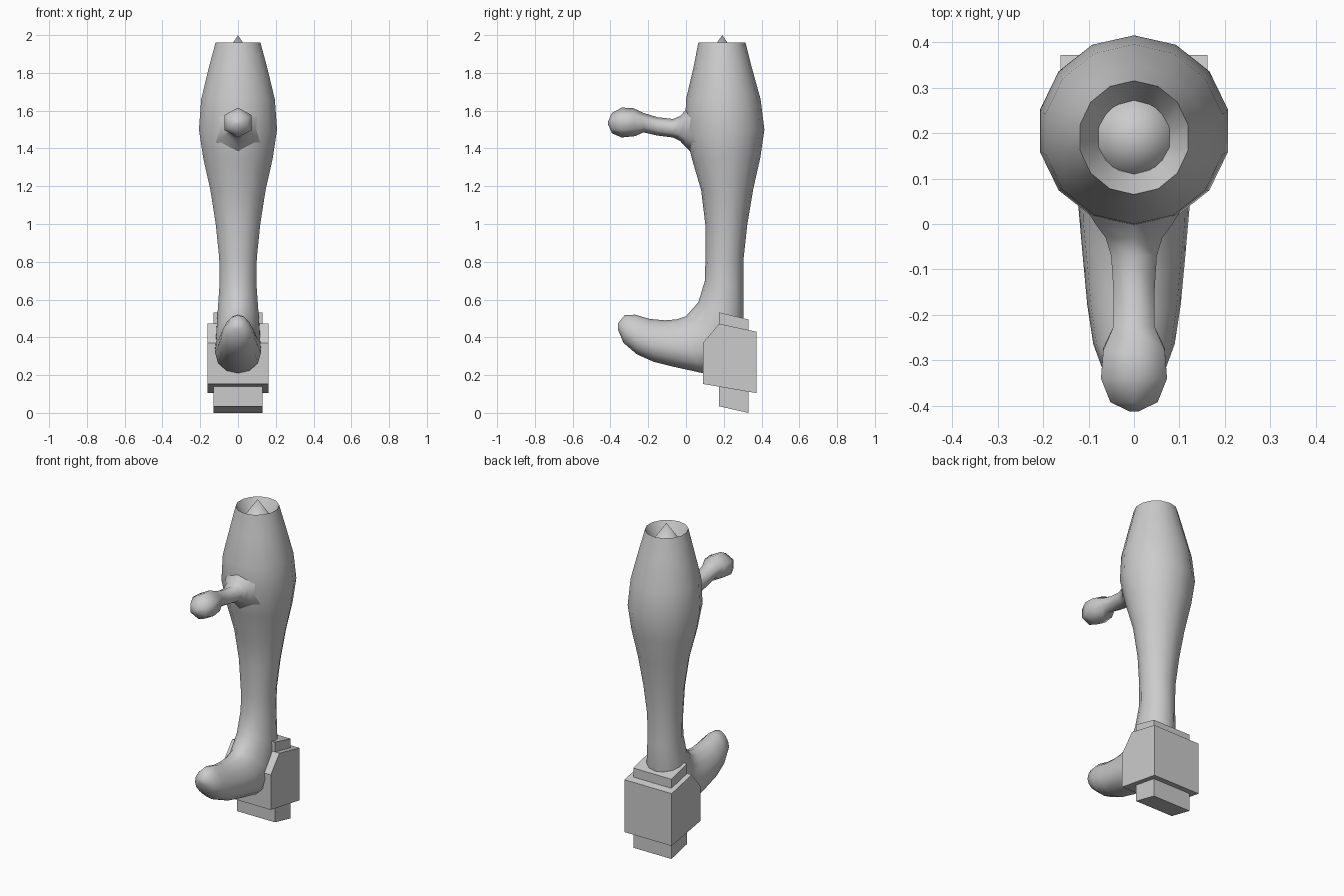
import bpy, bmesh, math
from mathutils import Vector

if "Cube" in bpy.data.objects:
    bpy.data.objects.remove(bpy.data.objects["Cube"])

grey = bpy.data.materials.new("plain grey")
grey.diffuse_color = (0.6, 0.6, 0.6, 1)
grey.use_nodes = True
grey.node_tree.nodes["Principled BSDF"].inputs["Base Color"].default_value = grey.diffuse_color


def finish(name, bm, smooth_angle=None):
    bmesh.ops.recalc_face_normals(bm, faces=bm.faces)
    me = bpy.data.meshes.new(name)
    bm.to_mesh(me)
    bm.free()
    me.materials.append(grey)
    ob = bpy.data.objects.new(name, me)
    bpy.context.collection.objects.link(ob)
    if smooth_angle:
        bpy.ops.object.select_all(action='DESELECT')
        ob.select_set(True)
        bpy.context.view_layer.objects.active = ob
        bpy.ops.object.shade_smooth_by_angle(angle=math.radians(smooth_angle))
    return ob


def loft(name, rings, sides, angle, cap_start=True):
    """Each ring: front (y, z), back (y, z), half width, egg shape factor."""
    bm = bmesh.new()
    loops = []
    for ay, az, by, bz, w, egg in rings:
        a, b = Vector((0, ay, az)), Vector((0, by, bz))
        c, h = (a + b) / 2, (a - b) / 2
        loop = []
        for i in range(sides):
            t = 2 * math.pi * i / sides
            x = w * math.sin(t) * (1 - egg * math.cos(t))
            loop.append(bm.verts.new(c + h * math.cos(t) + Vector((x, 0, 0))))
        loops.append(loop)
    for p, q in zip(loops, loops[1:]):
        for i in range(sides):
            j = (i + 1) % sides
            bm.faces.new((p[i], p[j], q[j], q[i]))
    if cap_start:
        bm.faces.new(loops[0])
    bm.faces.new(loops[-1])
    return finish(name, bm, angle)


# Handle, leg and foot: one tube that bends forward at the bottom
loft("handle_and_foot", [
    (0.11, 1.88, 0.27, 1.88, 0.08, 0),       # recess floor
    (0.065, 1.96, 0.315, 1.96, 0.122, 0),    # rim
    (0.04, 1.83, 0.348, 1.83, 0.158, 0),
    (0.0, 1.66, 0.395, 1.66, 0.200, 0),
    (-0.005, 1.50, 0.415, 1.50, 0.212, 0),
    (0.03, 1.35, 0.393, 1.35, 0.189, 0),
    (0.08, 1.18, 0.355, 1.18, 0.150, 0),
    (0.102, 1.00, 0.325, 1.00, 0.121, 0),
    (0.103, 0.82, 0.305, 0.82, 0.102, 0),
    (0.100, 0.70, 0.305, 0.66, 0.100, 0),
    (0.065, 0.585, 0.305, 0.45, 0.112, 0.05),
    (0.0, 0.512, 0.25, 0.24, 0.122, 0.15),   # ankle
    (-0.05, 0.495, 0.09, 0.21, 0.120, 0.2),
    (-0.11, 0.490, -0.06, 0.243, 0.110, 0.2),
    (-0.19, 0.497, -0.17, 0.270, 0.101, 0.2),
    (-0.27, 0.520, -0.26, 0.310, 0.088, 0.2),
    (-0.325, 0.517, -0.33, 0.370, 0.065, 0.2),
    (-0.360, 0.475, -0.360, 0.440, 0.025, 0),
], 14, 50)

# Pointed tip standing in the recess
bm = bmesh.new()
bmesh.ops.create_cone(bm, cap_ends=True, segments=10, radius1=0.083,
                      radius2=0, depth=0.12)
bmesh.ops.translate(bm, vec=(0, 0.192, 1.94), verts=bm.verts)
finish("tip_cone", bm, 60)

# Side arm with flared root and rounded knob
loft("arm_and_knob", [
    (0.06, 1.66, 0.06, 1.35, 0.14, 0),
    (0.0, 1.605, 0.0, 1.405, 0.098, 0),
    (-0.03, 1.572, -0.03, 1.438, 0.072, 0),
    (-0.07, 1.556, -0.07, 1.458, 0.058, 0),
    (-0.15, 1.565, -0.15, 1.468, 0.052, 0),
    (-0.225, 1.588, -0.225, 1.485, 0.052, 0),
    (-0.28, 1.614, -0.27, 1.465, 0.078, 0),
    (-0.34, 1.616, -0.34, 1.458, 0.084, 0),
    (-0.392, 1.588, -0.392, 1.480, 0.060, 0),
    (-0.412, 1.545, -0.412, 1.525, 0.012, 0),
], 6, 80)


def extrude_block(name, profile, half_width):
    """Side profile in (y, z) extruded across x."""
    bm = bmesh.new()
    left, right = [[bm.verts.new((s * half_width, y, z)) for y, z in profile]
                   for s in (-1, 1)]
    bm.faces.new(left)
    bm.faces.new(right)
    for i in range(len(profile)):
        j = (i + 1) % len(profile)
        bm.faces.new((left[i], left[j], right[j], right[i]))
    return finish(name, bm)


# Mounting block with chamfered front and the smaller block through it
extrude_block("mount_block", [(0.09, 0.37), (0.175, 0.472), (0.372, 0.43),
                              (0.372, 0.105), (0.09, 0.153)], 0.162)
extrude_block("inner_block", [(0.175, 0.532), (0.33, 0.495),
                              (0.33, 0.0), (0.175, 0.035)], 0.131)
